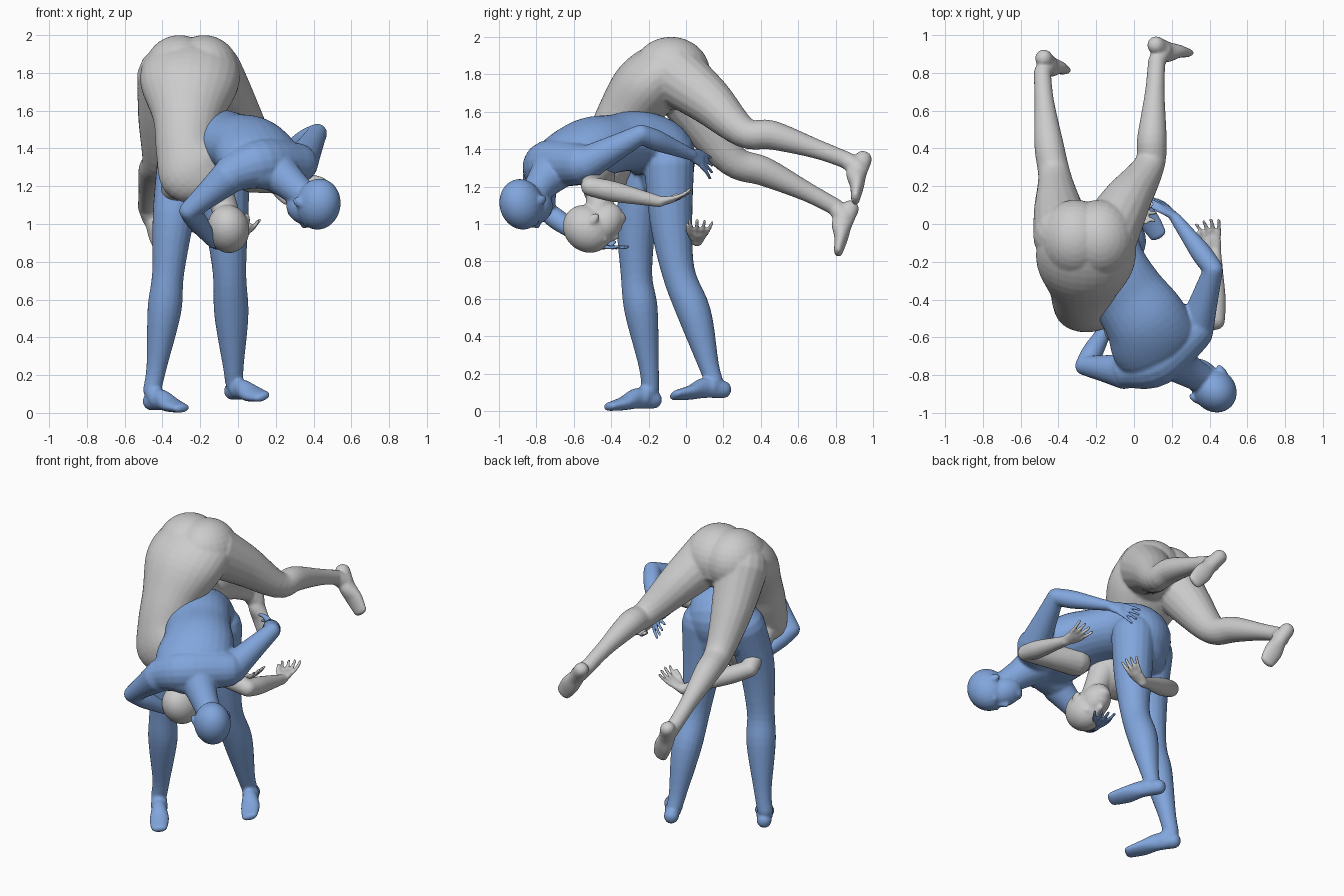
import bpy, bmesh, math
from mathutils import Vector, Matrix

V = Vector


def spline(pts, n=5):
    # Catmull-Rom through points carrying radii
    out = []
    p = [list(q) + [q[3]] * (5 - len(q)) for q in pts]
    for i in range(len(p) - 1):
        a, b, c, d = p[max(i - 1, 0)], p[i], p[i + 1], p[min(i + 2, len(p) - 1)]
        for k in range(n):
            t = k / n
            out.append([0.5 * (2 * b[j] + (c[j] - a[j]) * t + (2 * a[j] - 5 * b[j] + 4 * c[j] - d[j]) * t * t
                               + (3 * b[j] - a[j] - 3 * c[j] + d[j]) * t ** 3) for j in range(5)])
    return out + [p[-1]]


def tube(bm, pts, lateral=(1, 0.3, 0.1), seg=18):
    # Closed elliptical loft with rounded ends
    s = spline(pts)
    pos = [V(q[:3]) for q in s]
    rings, n = [], len(s)
    side = V(lateral)
    for i in range(n):
        t = (pos[min(i + 1, n - 1)] - pos[max(i - 1, 0)]).normalized()
        u = (side - t * side.dot(t)).normalized()
        w = t.cross(u)
        a, b = s[i][3], s[i][4]
        steps = [(0, 1)]
        if i == 0:
            steps = [(-0.92, 0.38), (-0.7, 0.71), (-0.38, 0.92), (0, 1)]
        if i == n - 1:
            steps = [(0, 1), (0.38, 0.92), (0.7, 0.71), (0.92, 0.38)]
        for off, sc in steps:
            c = pos[i] + t * off * min(a, b)
            rings.append([bm.verts.new(c + u * a * sc * math.cos(2 * math.pi * k / seg)
                                       + w * b * sc * math.sin(2 * math.pi * k / seg)) for k in range(seg)])
    for r, q in zip(rings, rings[1:]):
        for k in range(seg):
            bm.faces.new((r[k], r[(k + 1) % seg], q[(k + 1) % seg], q[k]))
    bm.faces.new(rings[0][::-1])
    bm.faces.new(rings[-1])


def ball(bm, c, size, basis=None):
    m = Matrix.Translation(V(c)) @ (basis or Matrix.Identity(4)) @ Matrix.Diagonal((*size, 1))
    bmesh.ops.create_uvsphere(bm, u_segments=24, v_segments=16, radius=1, matrix=m)


def head(bm, c, crown, face):
    # Skull, jaw, nose, lips and ears in a local frame: x = side, y = face, z = crown
    z = V(crown).normalized()
    y = V(face)
    y = (y - z * y.dot(z)).normalized()
    x = y.cross(z)
    basis = Matrix((x, y, z)).transposed().to_4x4()

    def at(a, b, d):
        return V(c) + x * a + y * b + z * d
    ball(bm, at(0, -0.015, 0.04), (0.112, 0.138, 0.122), basis)
    ball(bm, at(0, 0.035, -0.045), (0.088, 0.092, 0.115), basis)
    ball(bm, at(0, 0.076, -0.115), (0.044, 0.04, 0.035), basis)
    tube(bm, [(*at(0, 0.112, 0.02), 0.012), (*at(0, 0.132, -0.03), 0.016)], x)
    ball(bm, at(0, 0.112, -0.075), (0.032, 0.016, 0.014), basis)
    for s in (-1, 1):
        ball(bm, at(s * 0.108, -0.015, -0.01), (0.014, 0.024, 0.037), basis)
        ball(bm, at(s * 0.042, 0.094, 0.028), (0.03, 0.022, 0.012), basis)


def foot(bm, ankle, heel, toe):
    a, h, t = V(ankle), V(heel), V(toe)
    d = t - h
    up = (a - h) - d * ((a - h).dot(d) / d.dot(d))
    up.normalize()
    lat = d.cross(up)
    t += d * 0.06
    tube(bm, [(*(h - d * 0.03), 0.046, 0.048), (*(h + d * 0.35 + up * 0.016), 0.047, 0.056),
              (*(h + d * 0.7 - up * 0.004), 0.06, 0.038), (*(t - up * 0.014), 0.05, 0.024)], lat)
    tube(bm, [(*a, 0.046), (*(h + d * 0.24 + up * 0.015), 0.052)], lat)


def hand(bm, wrist, tip, normal, thumb):
    # Palm, four fingers and a thumb
    w, e = V(wrist), V(tip)
    L = (e - w).length
    d = (e - w).normalized()
    n = V(normal)
    n = (n - d * n.dot(d)).normalized()
    lat = d.cross(n)
    tube(bm, [(*w, 0.032, 0.026), (*(w + d * L * 0.22), 0.042, 0.022), (*(w + d * L * 0.4), 0.046, 0.018)], lat)
    for i in range(4):
        k = i - 1.5
        b = w + d * L * 0.42 + lat * k * 0.025
        f = b + d * L * (0.58 - 0.06 * abs(k)) + lat * k * 0.016 + n * 0.025
        m = (b + f) / 2 - n * 0.005
        tube(bm, [(*b, 0.013), (*m, 0.0115), (*f, 0.0105)], lat, 10)
    b = w + d * L * 0.15 + lat * thumb * 0.025
    tube(bm, [(*b, 0.02), (*(b + d * 0.045 + lat * thumb * 0.03 + n * 0.015), 0.015),
              (*(b + d * 0.085 + lat * thumb * 0.04 + n * 0.03), 0.012)], lat, 10)


def arm(bm, shoulder, elbow, wrist, tip, normal, thumb):
    s, e, w = V(shoulder), V(elbow), V(wrist)
    tube(bm, [(*s, 0.095), (*s.lerp(e, 0.5), 0.072), (*e, 0.052)])
    tube(bm, [(*e, 0.052), (*e.lerp(w, 0.3), 0.056), (*e.lerp(w, 0.7), 0.042), (*w, 0.031)])
    hand(bm, wrist, tip, normal, thumb)


def finish(bm, name, colour=None):
    # Fuse the overlapping parts into one smooth skin
    bmesh.ops.recalc_face_normals(bm, faces=bm.faces)
    me = bpy.data.meshes.new(name)
    bm.to_mesh(me)
    bm.free()
    ob = bpy.data.objects.new(name, me)
    bpy.context.collection.objects.link(ob)
    r = ob.modifiers.new("fuse", 'REMESH')
    r.mode = 'VOXEL'
    r.voxel_size = 0.0085
    r.use_smooth_shade = True
    s = ob.modifiers.new("soften", 'SMOOTH')
    s.factor = 0.5
    s.iterations = 6
    if colour:
        m = bpy.data.materials.new(name + "_colour")
        m.diffuse_color = colour
        me.materials.append(m)


# Standing figure, bent forward
bm = bmesh.new()
tube(bm, [(-0.19, -0.11, 1.24, 0.17, 0.12), (-0.18, -0.13, 1.37, 0.205, 0.17), (-0.12, -0.25, 1.44, 0.2, 0.165),
          (-0.03, -0.38, 1.43, 0.2, 0.155), (0.06, -0.51, 1.40, 0.22, 0.17),
          (0.12, -0.64, 1.34, 0.235, 0.15), (0.18, -0.72, 1.28, 0.18, 0.1)], (0.83, 0.55, 0.05), 28)
tube(bm, [(-0.03, -0.77, 1.27, 0.1), (0.12, -0.73, 1.32, 0.13), (0.31, -0.57, 1.32, 0.11)], (0, 0, 1))
tube(bm, [(0.17, -0.69, 1.31, 0.13), (0.27, -0.765, 1.22, 0.092), (0.36, -0.82, 1.14, 0.075)])
head(bm, (0.395, -0.85, 1.105), (0.6, -0.55, -0.3), (-0.35, 0.4, -0.75))
arm(bm, (0.33, -0.54, 1.32), (0.42, -0.24, 1.48), (0.22, 0.03, 1.37), (0.10, 0.16, 1.3), (-0.6, -0.5, -0.3), 1)
arm(bm, (-0.05, -0.78, 1.25), (-0.26, -0.75, 1.07), (-0.13, -0.52, 0.9), (-0.04, -0.32, 0.85), (0, 0, 1), -1)
tube(bm, [(-0.30, -0.19, 1.32, 0.13), (-0.34, -0.26, 1.05, 0.112), (-0.37, -0.265, 0.74, 0.085),
          (-0.39, -0.24, 0.54, 0.09), (-0.43, -0.2, 0.25, 0.055), (-0.455, -0.19, 0.12, 0.048)])
foot(bm, (-0.455, -0.19, 0.12), (-0.455, -0.18, 0.06), (-0.31, -0.395, 0.04))
tube(bm, [(-0.07, -0.09, 1.32, 0.135), (-0.06, -0.08, 1.02, 0.115), (-0.045, -0.04, 0.74, 0.089),
          (-0.035, 0.045, 0.52, 0.091), (-0.025, 0.12, 0.25, 0.056), (-0.02, 0.15, 0.16, 0.048)])
foot(bm, (-0.02, 0.15, 0.16), (-0.025, 0.19, 0.115), (0.115, -0.045, 0.1))
finish(bm, "standing_figure", (0.22, 0.38, 0.72, 1))

# Carried figure, upside down over the back
bm = bmesh.new()
tube(bm, [(-0.255, -0.02, 1.77, 0.22, 0.14), (-0.25, -0.10, 1.81, 0.26, 0.165), (-0.26, -0.22, 1.72, 0.255, 0.18),
          (-0.27, -0.34, 1.55, 0.18, 0.15), (-0.27, -0.40, 1.4, 0.165, 0.145),
          (-0.22, -0.44, 1.28, 0.2, 0.135), (-0.14, -0.46, 1.2, 0.12, 0.09)], (1, 0, 0), 28)
for x in (-0.31, -0.18):
    ball(bm, (x, -0.08, 1.805), (0.19, 0.21, 0.195))
tube(bm, [(-0.13, -0.45, 1.24, 0.09), (-0.09, -0.46, 1.14, 0.075), (-0.06, -0.47, 1.05, 0.07)])
head(bm, (-0.055, -0.49, 0.995), (0.1, -0.55, -0.65), (0.05, 0.85, -0.45))
arm(bm, (0.07, -0.47, 1.26), (0.43, -0.51, 1.2), (0.43, -0.14, 1.12), (0.39, 0.03, 1.15), (-0.2, 0, 1), -1)
arm(bm, (-0.29, -0.45, 1.26), (-0.39, -0.12, 1.08), (-0.02, 0.06, 0.91), (0.13, 0.08, 1.0), (-0.7, 0, 0.7), 1)
tube(bm, [(-0.14, -0.06, 1.8, 0.165), (-0.04, 0.12, 1.66, 0.13), (0.08, 0.31, 1.49, 0.083),
          (0.095, 0.46, 1.475, 0.078), (0.11, 0.7, 1.4, 0.052), (0.12, 0.86, 1.34, 0.046)])
foot(bm, (0.12, 0.86, 1.34), (0.12, 0.945, 1.34), (0.265, 0.895, 1.15))
tube(bm, [(-0.37, -0.06, 1.78, 0.165), (-0.40, 0.08, 1.56, 0.13), (-0.42, 0.25, 1.34, 0.088),
          (-0.45, 0.42, 1.28, 0.078), (-0.475, 0.65, 1.17, 0.052), (-0.485, 0.8, 1.09, 0.046)])
foot(bm, (-0.485, 0.8, 1.09), (-0.475, 0.875, 1.075), (-0.385, 0.805, 0.87))
finish(bm, "carried_figure")
